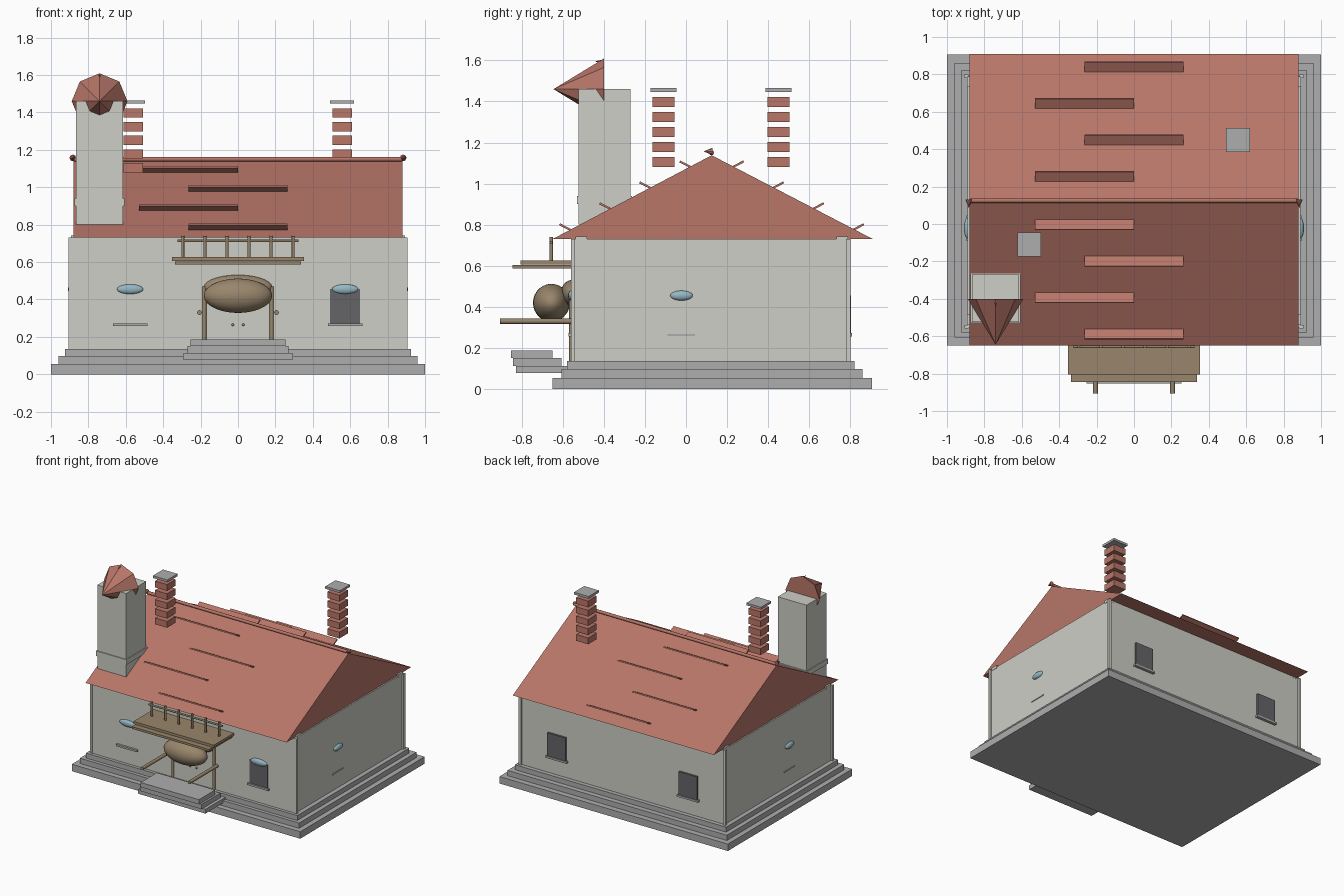
import bpy, bmesh, math
from mathutils import Vector

if "Cube" in bpy.data.objects:
    bpy.data.objects.remove(bpy.data.objects["Cube"])


def mat(name, col):
    m = bpy.data.materials.new(name)
    m.diffuse_color = (*col, 1)
    m.use_nodes = True
    m.node_tree.nodes["Principled BSDF"].inputs["Base Color"].default_value = m.diffuse_color
    return m


PLASTER = mat("plaster", (0.62, 0.62, 0.57))
STONE = mat("stone", (0.42, 0.42, 0.43))
TILE = mat("roof_tile", (0.48, 0.18, 0.14))
WOOD = mat("wood", (0.32, 0.24, 0.15))
GLASS = mat("glass", (0.30, 0.48, 0.55))
DARK = mat("dark_pane", (0.13, 0.13, 0.14))


def finish(name, m, smooth=False):
    o = bpy.context.object
    o.name = name
    o.data.materials.append(m)
    if smooth:
        bpy.ops.object.shade_smooth_by_angle(angle=math.radians(50))
    return o


def box(name, m, x, y, z, rot_x=0):
    """Box from (min, max) ranges."""
    r = (x, y, z)
    bpy.ops.mesh.primitive_cube_add(size=1, location=[(a + b) / 2 for a, b in r], rotation=(rot_x, 0, 0))
    bpy.context.object.scale = [b - a for a, b in r]
    return finish(name, m)


def rod(name, m, p, q, r, r2=None, sides=12):
    """Cylinder or cone running from p to q."""
    p, q = Vector(p), Vector(q)
    bpy.ops.mesh.primitive_cone_add(vertices=sides, radius1=r, radius2=r if r2 is None else r2,
                                    depth=(q - p).length, location=(p + q) / 2,
                                    rotation=(q - p).to_track_quat('Z', 'Y').to_euler())
    return finish(name, m, sides > 8)


def ball(name, m, loc, radii):
    bpy.ops.mesh.primitive_uv_sphere_add(segments=24, ring_count=14, radius=1, location=loc)
    bpy.context.object.scale = radii
    return finish(name, m, True)


# Stepped plinth
for i, (x, y0, y1, z0, z1) in enumerate([(1, -.65, .905, 0, .055), (.96, -.607, .86, .055, .097),
                                         (.925, -.58, .82, .097, .136)]):
    box(f"plinth_{i}", STONE, (-x, x), (y0, y1), (z0, z1))

# Walls, corner posts and eave blocks
box("walls", PLASTER, (-.89, .89), (-.555, .787), (.136, .73))
for s in (-1, 1):
    for y in (-.55, .79):
        box("corner_post", PLASTER, (s * .895 - .01, s * .895 + .01), (y - .01, y + .01), (.136, .73))
    for y in (-.51, .76):
        box("eave_block", PLASTER, (s * .865 - .028, s * .865 + .028), (y - .028, y + .028), (.72, .742))

# Gable roof
EAVE_Z, RIDGE_Z, RIDGE_Y = .73, 1.138, .125
bm = bmesh.new()
tri = [bm.verts.new((-.88, y, z)) for y, z in ((-.65, EAVE_Z), (.91, EAVE_Z), (RIDGE_Y, RIDGE_Z))]
face = bm.faces.new(tri)
ext = bmesh.ops.extrude_face_region(bm, geom=[face])
bmesh.ops.translate(bm, vec=(1.76, 0, 0), verts=[v for v in ext["geom"] if isinstance(v, bmesh.types.BMVert)])
bmesh.ops.recalc_face_normals(bm, faces=bm.faces)
me = bpy.data.meshes.new("roof")
bm.to_mesh(me)
bm.free()
roof = bpy.data.objects.new("roof", me)
bpy.context.collection.objects.link(roof)
me.materials.append(TILE)

# Tile strips standing off both slopes
slope = math.atan2(RIDGE_Z - EAVE_Z, .78)
for side in (-1, 1):
    for i in range(4):
        d = .13 + .195 * i
        y, z = RIDGE_Y + side * d, RIDGE_Z - d * math.tan(slope) + .025
        xc = -.265 if i % 2 == 0 else 0
        box("tile_strip", TILE, (xc - .265, xc + .265), (y - .029, y + .029), (z - .005, z + .005), side * slope)

# Ridge pole with end cones
rod("ridge_pole", TILE, (-.88, RIDGE_Y, 1.15), (.88, RIDGE_Y, 1.15), .012)
for s in (-1, 1):
    rod("ridge_finial", TILE, (s * .883, .13, 1.157), (s * .883, .085, 1.157), .018, 0, 8)

# Tower with collar and sideways octagonal cone
TX, TY = -.74, -.397
box("tower", PLASTER, (TX - .126, TX + .126), (TY - .126, TY + .126), (.8, 1.46))
box("tower_collar", PLASTER, (TX - .133, TX + .133), (TY - .133, TY + .133), (.9, .94))
rod("tower_cone", TILE, (TX, -.4, 1.46), (TX, -.645, 1.46), .149, 0, 8)
rod("tower_finial", TILE, (TX, -.40, 1.595), (TX, -.445, 1.595), .01, 0, 8)

# Chimneys of stacked blocks with caps
for cx, cy in ((-.56, -.11), (.557, .45)):
    for i in range(5):
        z = 1.105 + .073 * i
        box("chimney_block", TILE, (cx - .053, cx + .053), (cy - .053, cy + .053), (z - .025, z + .025))
    box("chimney_cap", STONE, (cx - .064, cx + .064), (cy - .064, cy + .064), (1.447, 1.465))

# Balcony with railing
box("balcony_floor", WOOD, (-.352, .352), (-.805, -.55), (.606, .626))
box("balcony_base", WOOD, (-.338, .338), (-.845, -.55), (.587, .604))
for i in range(6):
    x = -.295 + .118 * i
    rod("baluster", WOOD, (x, -.656, .626), (x, -.656, .74), .008)
rod("balcony_rail", WOOD, (-.323, -.656, .713), (.323, -.656, .713), .007)

# Entrance: rounded hood, arch, beams, jambs, knobs
ball("door_hood", WOOD, (0, -.655, .42), (.183, .09, .092))
ball("door_arch", WOOD, (0, -.555, .465), (.183, .055, .066))
for s in (-1, 1):
    rod("hood_beam", WOOD, (s * .206, -.905, .33), (s * .206, -.55, .33), .013)
    rod("door_jamb", WOOD, (s * .18, -.558, .136), (s * .18, -.558, .47), .011)
    ball("door_knob", WOOD, (s * .028, -.558, .265), (.007, .007, .007))

# Entrance step slabs
for i, (x, y0, y1, z0, z1) in enumerate([(.295, -.828, -.57, .078, .112), (.27, -.842, -.607, .112, .15),
                                         (.255, -.853, -.65, .15, .187)]):
    box(f"entrance_step_{i}", STONE, (-x, x), (y0, y1), (z0, z1))

# Windows: front lights and sills, one front pane, back panes, side lights
for x in (-.577, .573):
    ball("front_window_light", GLASS, (x, -.556, .455), (.07, .018, .026))
    box("front_sill", STONE, (x - .092, x + .092), (-.572, -.55), (.257, .272))
    box("back_pane", DARK, (x - .08, x + .08), (.78, .803), (.272, .455))
    box("back_sill", STONE, (x - .092, x + .092), (.78, .809), (.257, .272))
box("front_pane", DARK, (.493, .653), (-.561, -.55), (.272, .455))
for s in (-1, 1):
    ball("side_window_light", GLASS, (s * .89, -.022, .455), (.019, .055, .024))
    box("side_sill", STONE, (s * .888 - .007, s * .888 + .007), (-.09, .045), (.259, .269))
